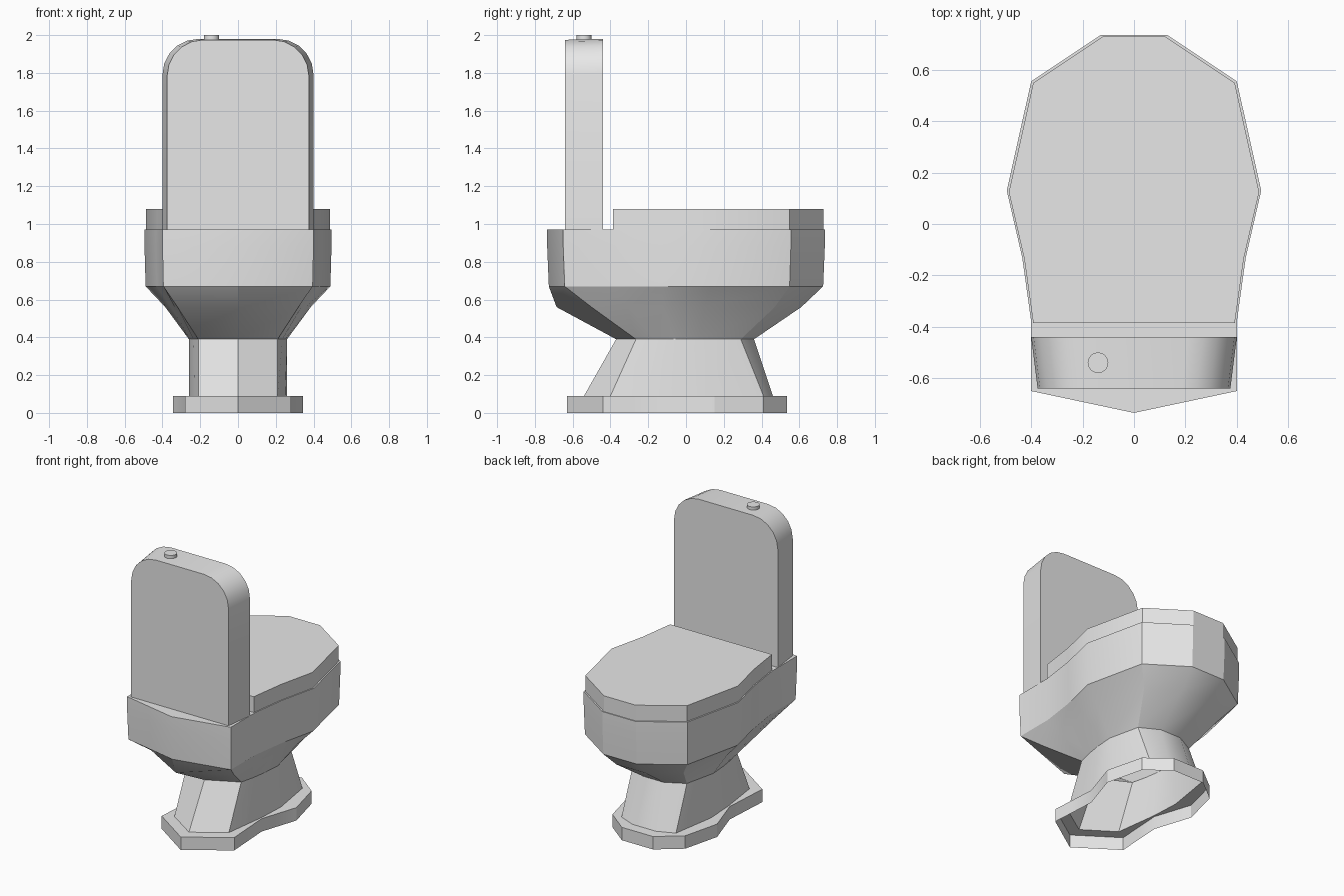
import bpy, bmesh, math

cube = bpy.data.objects.get("Cube")
if cube:
    bpy.data.objects.remove(cube, do_unlink=True)

# Single ceramic colour
ceramic = bpy.data.materials.new("pale grey ceramic")
ceramic.use_nodes = True
COLOUR = (0.8, 0.8, 0.8, 1)
ceramic.diffuse_color = COLOUR
ceramic.node_tree.nodes["Principled BSDF"].inputs["Base Color"].default_value = COLOUR


def mirrored(half):
    """Complete a right-hand outline by reflecting the points off the centre line."""
    return half + [(-x, y) for x, y in reversed(half) if x > 0]


def loft(name, rings, cap_start=True, cap_end=True):
    """Skin equal-length rings of 3D points."""
    bm = bmesh.new()
    loops = [[bm.verts.new(p) for p in ring] for ring in rings]
    for a, b in zip(loops, loops[1:]):
        for i in range(len(a)):
            j = (i + 1) % len(a)
            bm.faces.new((a[i], a[j], b[j], b[i]))
    if cap_start:
        bm.faces.new(loops[0][::-1])
    if cap_end:
        bm.faces.new(loops[-1])
    bmesh.ops.recalc_face_normals(bm, faces=bm.faces)
    mesh = bpy.data.meshes.new(name)
    bm.to_mesh(mesh)
    bm.free()
    obj = bpy.data.objects.new(name, mesh)
    bpy.context.collection.objects.link(obj)
    finish(obj)
    return obj


def finish(obj):
    obj.data.materials.append(ceramic)
    bpy.ops.object.select_all(action='DESELECT')
    obj.select_set(True)
    bpy.context.view_layer.objects.active = obj
    bpy.ops.object.shade_smooth_by_angle(angle=math.radians(30))


def level(half, z, inset=0.0):
    return [(x * (1 - inset), y * (1 - inset), z) for x, y in mirrored(half)]


# Half outlines, from the tank end round to the rounded end
foot = [(0, -.63), (.28, -.44), (.27, -.28), (.26, -.11), (.345, .15), (.28, .41), (.12, .535)]
ankle = [(0, -.54), (.21, -.40), (.23, -.25), (.25, -.10), (.26, .10), (.21, .41), (.09, .46)]
neck = [(0, -.37), (.21, -.265), (.235, -.16), (.25, -.06), (.26, .07), (.21, .29), (.08, .36)]
belly = [(0, -.685), (.32, -.50), (.335, -.31), (.355, -.12), (.385, .10), (.31, .47), (.11, .61)]
rim = [(0, -.735), (.40, -.65), (.40, -.38), (.435, -.13), (.495, .13), (.40, .555), (.13, .735)]

# Foot, pedestal and bowl form one hollow shell, open underneath
loft("bowl_and_pedestal", [
    level(foot, 0), level(foot, .09), level(ankle, .09), level(neck, .39),
    level(belly, .56), level(rim, .67, .012), level(rim, .88), level(rim, .97),
], cap_start=False)

# Closed lid follows the rim but stops short of the tank
lid = [(x - .008, y - .006) for x, y in rim[2:]]
loft("lid", [level(lid, .965), level(lid, 1.08)])

# Tank: round-shouldered slab that narrows towards its outer face
def tank_ring(y, half_width, top, radius=.19, steps=5):
    half = [(half_width, .965)]
    for i in range(steps + 1):
        a = math.pi / 2 * i / steps
        half.append((half_width - radius + radius * math.cos(a),
                     top - radius + radius * math.sin(a)))
    return [(x, y, z) for x, z in mirrored(half)]


loft("tank", [tank_ring(-.64, .375, 1.975), tank_ring(-.44, .40, 1.98)])

# Flush button
bpy.ops.mesh.primitive_cylinder_add(vertices=24, radius=.04, depth=.04,
                                    location=(-.14, -.54, 1.98))
button = bpy.context.object
button.name = "flush_button"
finish(button)
